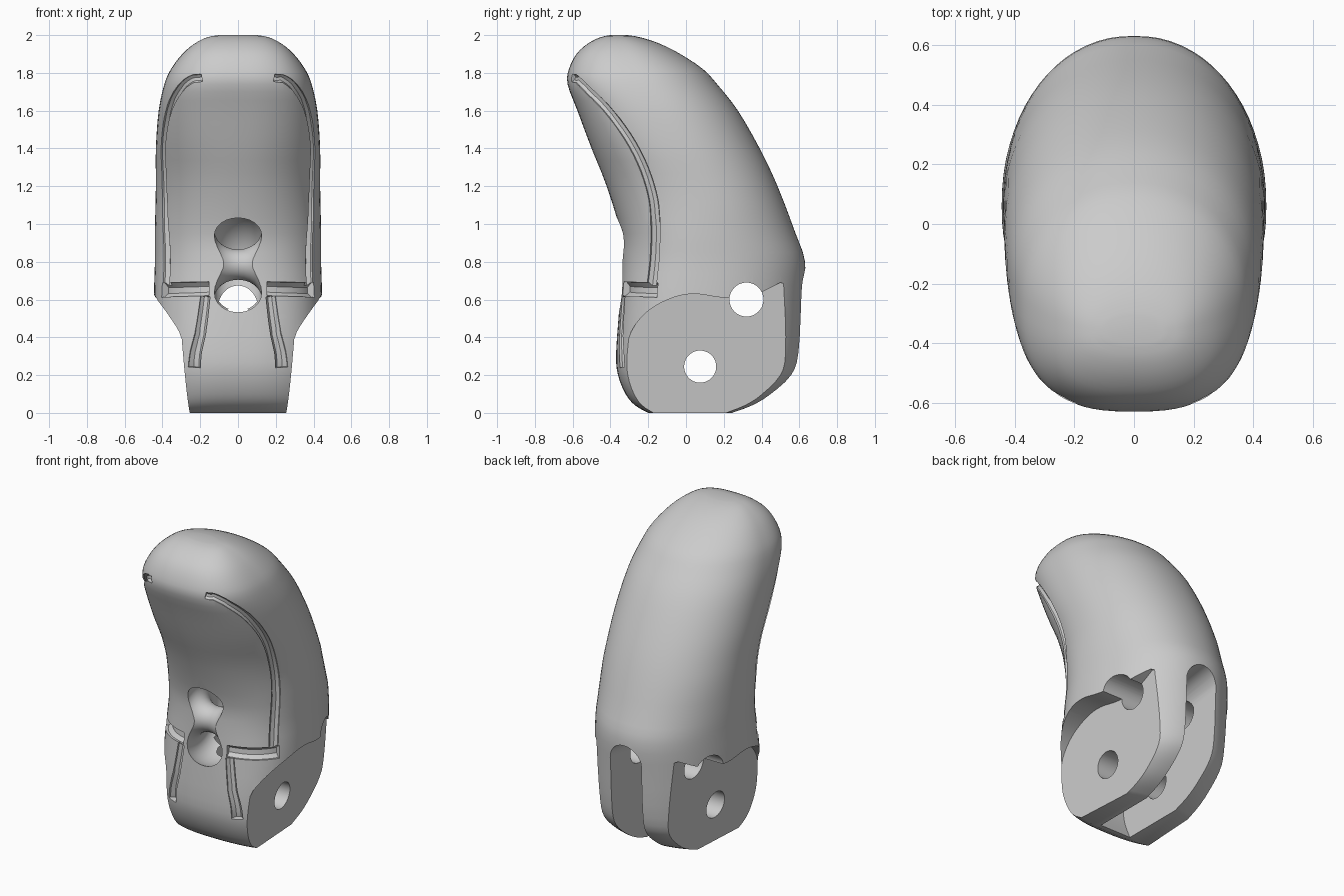
import bpy
import bmesh
import math
from mathutils import Vector
from mathutils.bvhtree import BVHTree

old = bpy.data.objects.get("Cube")
if old:
    bpy.data.objects.remove(old, do_unlink=True)

grey = bpy.data.materials.new("plain_grey")
grey.use_nodes = True
grey.diffuse_color = (0.6, 0.6, 0.6, 1)
grey.node_tree.nodes["Principled BSDF"].inputs["Base Color"].default_value = (0.6, 0.6, 0.6, 1)


def add_object(name, bm):
    bmesh.ops.recalc_face_normals(bm, faces=bm.faces)
    mesh = bpy.data.meshes.new(name)
    bm.to_mesh(mesh)
    bm.free()
    obj = bpy.data.objects.new(name, mesh)
    bpy.context.collection.objects.link(obj)
    mesh.materials.append(grey)
    return obj


def bridge(bm, rings, closed=False):
    """Skin a list of vertex rings; cap the ends unless closed."""
    pairs = list(zip(rings, rings[1:] + rings[:1] if closed else rings[1:]))
    for a, b in pairs:
        n = len(a)
        for i in range(n):
            j = (i + 1) % n
            bm.faces.new((a[i], a[j], b[j], b[i]))
    if not closed:
        bm.faces.new(rings[0])
        bm.faces.new(rings[-1])


def smooth_path(points, steps):
    """Catmull-Rom through the points."""
    pts = [Vector(p) for p in points]
    pts = [pts[0]] + pts + [pts[-1]]
    out = []
    for a, b, c, d in zip(pts, pts[1:], pts[2:], pts[3:]):
        for k in range(steps):
            t = k / steps
            out.append(0.5 * (2 * b + (c - a) * t + (2 * a - 5 * b + 4 * c - d) * t ** 2
                              + (3 * b - a - 3 * c + d) * t ** 3))
    return out + [pts[-1]]


def ramp(z, low, high):
    return min(max((z - low) / (high - low), 0), 1)


# Fingertip body: height, front y, back y, half width
stations = [
    (0, -.2, .25, .4), (.04, -.27, .36, .42), (.1, -.32, .46, .43), (.2, -.36, .57, .44),
    (.32, -.37, .61, .44), (.6, -.35, .625, .445), (.8, -.34, .63, .44), (.95, -.345, .58, .44),
    (1.2, -.42, .485, .435), (1.4, -.5, .39, .435), (1.6, -.575, .275, .42),
    (1.74, -.627, .165, .39), (1.82, -.62, .09, .355), (1.9, -.58, -.03, .295),
    (1.955, -.52, -.14, .23), (1.988, -.455, -.24, .165), (2, -.4, -.31, .1),
]
SEG = 72
bm = bmesh.new()
rings = []
for z, front, back, half in [tuple(v) for v in smooth_path(stations, 3)]:
    ring = []
    # The pad is boxier at the hinge and the tip; the widest line stays forward
    front_power = 2.7 - .5 * ramp(z, .4, .8) + .5 * ramp(z, 1.3, 1.7)
    widest = min((front + back) / 2, .06)
    for i in range(SEG):
        a = math.tau * i / SEG
        c, s = math.cos(a), math.sin(a)
        e = 2 / (2.1 if s > 0 else front_power)
        reach = back - widest if s > 0 else front - widest
        ring.append(bm.verts.new((half * math.copysign(abs(c) ** e, c),
                                  widest + reach * abs(s) ** e, z)))
    rings.append(ring)
bridge(bm, rings)
body = add_object("fingertip_body", bm)
bm = bmesh.new()
bm.from_mesh(body.data)
surface = BVHTree.FromBMesh(bm)
bm.free()


def cut(cutter):
    cutter.hide_render = True
    mod = body.modifiers.new("cut", "BOOLEAN")
    mod.operation = "DIFFERENCE"
    mod.solver = "EXACT"
    mod.object = cutter
    bpy.context.view_layer.objects.active = body
    bpy.ops.object.modifier_apply(modifier=mod.name)
    bpy.data.objects.remove(cutter, do_unlink=True)


def prism(name, outline, x_inner, x_outer, lean=0, taper=0):
    """Side-view outline extruded along x; the inner face may lean and taper."""
    bm = bmesh.new()
    sign = math.copysign(1, x_outer)
    inner = [bm.verts.new((x_inner + sign * (lean * z - taper * y), y, z)) for y, z in outline]
    outer = [bm.verts.new((x_outer, y, z)) for y, z in outline]
    bridge(bm, [inner, outer])
    return add_object(name, bm)


def circle(u, v, r, n=40):
    return [(u + r * math.cos(math.tau * i / n), v + r * math.sin(math.tau * i / n))
            for i in range(n)]


def groove(name, points, r_start, r_end, sign):
    """Faceted channel following the body surface, with a changing radius."""
    path = []
    for x, y, z in smooth_path(points, 5):
        path.append(surface.find_nearest(Vector((x * sign, y, z)))[0])
    bm = bmesh.new()
    rings = []
    for i, p in enumerate(path):
        t = (path[min(i + 1, len(path) - 1)] - path[max(i - 1, 0)]).normalized()
        n = surface.find_nearest(p)[1]
        n = (n - t * n.dot(t)).normalized()
        b = t.cross(n)
        radius = r_start + (r_end - r_start) * i / (len(path) - 1)
        rings.append([bm.verts.new(p + radius * (n * math.sin(a) + b * math.cos(a)))
                      for a in [math.tau * k / 8 + math.pi / 8 for k in range(8)]])
    bridge(bm, rings)
    return add_object(name, bm)


# Flat side recesses for the hinge
recess_top = smooth_path([(-.32, .3), (-.29, .43), (-.2, .54), (-.07, .61), (.05, .63),
                          (.2, .61), (.35, .62), (.5, .69)], 4)
recess = [tuple(p) for p in recess_top] + [(.53, .68), (.8, .6), (.8, -.1), (-.5, -.1), (-.5, .3)]
for sign in (1, -1):
    cut(prism("side_recess", recess, .245 * sign, .8 * sign, .09, .058))

# Central hinge slot, open to the back and bottom, with a rounded rising roof
slot = [tuple(p) for p in smooth_path([(-.12, -.1), (-.21, .1), (-.23, .25), (-.21, .4),
                                       (-.17, .51), (-.08, .56)], 4)]
cut(prism("hinge_slot", slot + [(.8, .67), (.8, -.1)], -.11, .11))
bm = bmesh.new()
bridge(bm, [[bm.verts.new((x, y, z)) for x, z in circle(0, height, .111)]
            for y, height in [(-.1, .545), (.8, .68)]])
cut(add_object("slot_roof", bm))

# Cross holes for the pin and the cord
cut(prism("pin_hole", circle(.075, .245, .085), -.8, .8))
cut(prism("cord_hole", circle(.32, .6, .09), -.8, .8))

# Curved cord channel looping behind a bridge in the pad
bm = bmesh.new()
rings = []
for i in range(40):
    a = math.tau * i / 40
    rings.append([bm.verts.new((.125 * math.cos(b),
                                -.235 + (.18 + .1 * math.sin(b)) * math.cos(a),
                                .785 + (.18 + .1 * math.sin(b)) * math.sin(a)))
                  for b in [math.tau * k / 24 for k in range(24)]])
bridge(bm, rings, closed=True)
cut(add_object("cord_channel", bm))

# Pad edge grooves on both sides
long_groove = [(.2, -.63, 1.78), (.28, -.57, 1.75), (.35, -.42, 1.62), (.39, -.28, 1.42),
               (.39, -.19, 1.2), (.38, -.16, 1), (.36, -.17, .66)]
level_groove = [(.4, -.15, .65), (.3, -.28, .655), (.16, -.36, .66)]
lower_groove = [(.18, -.36, .62), (.2, -.36, .45), (.23, -.36, .32), (.235, -.35, .24)]
for sign in (1, -1):
    cut(groove("long_groove", long_groove, .022, .032, sign))
    cut(groove("level_groove", level_groove, .042, .04, sign))
    cut(groove("lower_groove", lower_groove, .028, .038, sign))

# Smooth shading with crisp cut edges
bpy.ops.object.select_all(action="DESELECT")
body.select_set(True)
bpy.context.view_layer.objects.active = body
bpy.ops.object.shade_smooth_by_angle(angle=math.radians(35))
